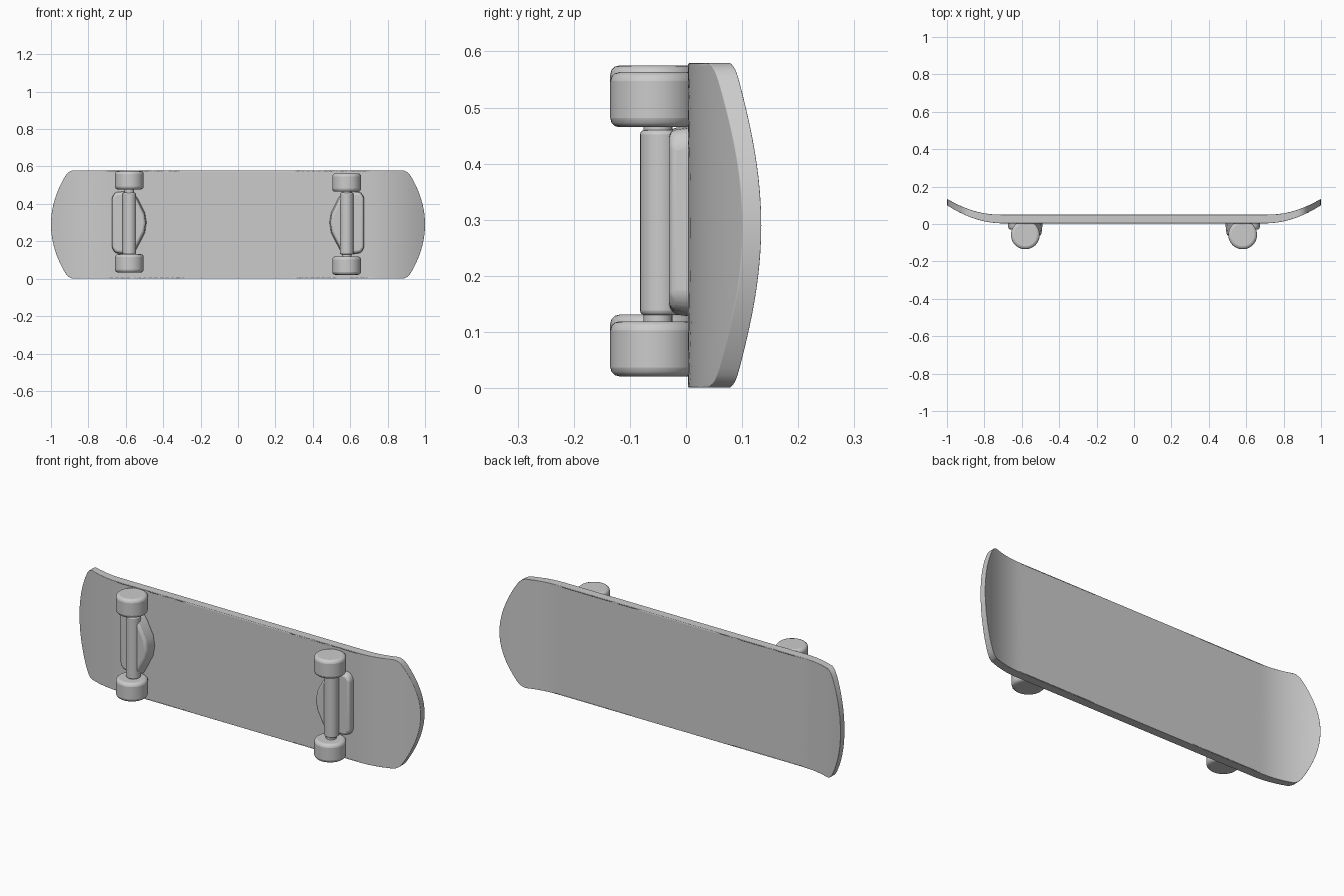
import bpy, bmesh, math

if "Cube" in bpy.data.objects:
    bpy.data.objects.remove(bpy.data.objects["Cube"])

MID = 0.29  # height of the board's centre line

grey = bpy.data.materials.new("plain grey")
grey.diffuse_color = (0.6, 0.6, 0.6, 1)
grey.use_nodes = True
grey.node_tree.nodes["Principled BSDF"].inputs["Base Color"].default_value = grey.diffuse_color


def finish(name, bm, bevel=0.0, segments=3, angle=40):
    bmesh.ops.recalc_face_normals(bm, faces=bm.faces)
    mesh = bpy.data.meshes.new(name)
    bm.to_mesh(mesh)
    bm.free()
    mesh.materials.append(grey)
    ob = bpy.data.objects.new(name, mesh)
    bpy.context.collection.objects.link(ob)
    if bevel:
        mod = ob.modifiers.new("rounding", 'BEVEL')
        mod.width, mod.segments = bevel, segments
        mod.limit_method, mod.angle_limit = 'ANGLE', math.radians(angle)
    bpy.ops.object.select_all(action='DESELECT')
    bpy.context.view_layer.objects.active = ob
    ob.select_set(True)
    bpy.ops.object.shade_smooth_by_angle(angle=math.radians(35))
    return ob


def prism(name, outline, y0, y1, bevel, taper=1.0):
    """Extrude an (x, z) outline from y0 to y1, scaling the far end."""
    bm = bmesh.new()
    cx = sum(p[0] for p in outline) / len(outline)
    near = [bm.verts.new((x, y0, z)) for x, z in outline]
    far = [bm.verts.new((cx + (x - cx) * taper, y1, MID + (z - MID) * taper))
           for x, z in outline]
    bm.faces.new(near)
    bm.faces.new(far)
    n = len(outline)
    for i in range(n):
        bm.faces.new((near[i], near[(i + 1) % n], far[(i + 1) % n], far[i]))
    return finish(name, bm, bevel, angle=25)


def cylinder(name, x, y, z, radius, length, bevel, sides=40, squash=1.0):
    bm = bmesh.new()
    bmesh.ops.create_cone(bm, cap_ends=True, segments=sides, radius1=radius,
                          radius2=radius, depth=length)
    for v in bm.verts:
        v.co = (v.co.x + x, v.co.y * squash + y, v.co.z + z)
    return finish(name, bm, bevel)


# Deck: flat middle, upswept ends, ends rounded in outline
def sweep(x):
    return 1.08 * max(0, abs(x) - 0.72) ** 2


def deck():
    bm = bmesh.new()
    nx, nz = 60, 32
    layers = []
    for y in (0.004, 0.050):
        grid = []
        for i in range(nx + 1):
            s = 2 * i / nx - 1
            row = []
            for j in range(nz + 1):
                t = math.sin(math.pi * (j / nz - 0.5))
                reach = 0.905 + 0.095 * (1 - t * t) - 0.02 * abs(t) ** 40
                x = s * reach
                # the tips are slightly thinner on the underside
                thin = 0.012 * max(0, abs(x) - 0.72) / 0.28 if y < 0.01 else 0
                row.append(bm.verts.new((x, y + sweep(x) + thin, MID + 0.289 * t)))
            grid.append(row)
        layers.append(grid)
    for g in layers:
        for i in range(nx):
            for j in range(nz):
                bm.faces.new((g[i][j], g[i + 1][j], g[i + 1][j + 1], g[i][j + 1]))
    rim = [(i, 0) for i in range(nx)] + [(nx, j) for j in range(nz)]
    rim += [(i, nz) for i in range(nx, 0, -1)] + [(0, j) for j in range(nz, 0, -1)]
    a, b = layers
    for (i, j), (k, l) in zip(rim, rim[1:] + rim[:1]):
        bm.faces.new((a[i][j], a[k][l], b[k][l], b[i][j]))
    finish("deck", bm, 0.014, 3, 50)


deck()

# Trucks and wheels, mirrored toward the two ends
for side, label, lift in ((-1, "left", 0.006), (1, "right", -0.006)):
    ax = side * 0.581

    for end, sgn in (("lower", -1), ("upper", 1)):
        cylinder(f"{label}_{end}_wheel", ax, -0.058, MID + 0.008 + lift + sgn * 0.222,
                 0.077, 0.098, 0.016)
        # narrow bearing collar between wheel and hanger
        cylinder(f"{label}_{end}_collar", ax, -0.05, MID + 0.008 + sgn * 0.165,
                 0.026, 0.05, 0.004, 20)

    # axle hanger bar
    cylinder(f"{label}_hanger_bar", ax, -0.046, MID + 0.005, 0.036, 0.33, 0.008, 24)

    # hanger body swelling toward the middle of the board
    body = [(0.600, 0.13), (0.556, 0.13), (0.535, 0.17), (0.497, 0.245),
            (0.488, 0.30), (0.497, 0.355), (0.535, 0.43), (0.556, 0.46), (0.600, 0.46)]
    prism(f"{label}_hanger_body", [(side * x, z) for x, z in body],
          0.01, -0.062, 0.012, 0.86)

    # base plate against the deck, on the outer side
    plate = [(0.57, 0.125), (0.655, 0.135), (0.674, 0.16), (0.674, 0.44),
             (0.655, 0.465), (0.57, 0.47)]
    prism(f"{label}_base_plate", [(side * x, z) for x, z in plate],
          0.015, -0.03, 0.012, 0.96)
